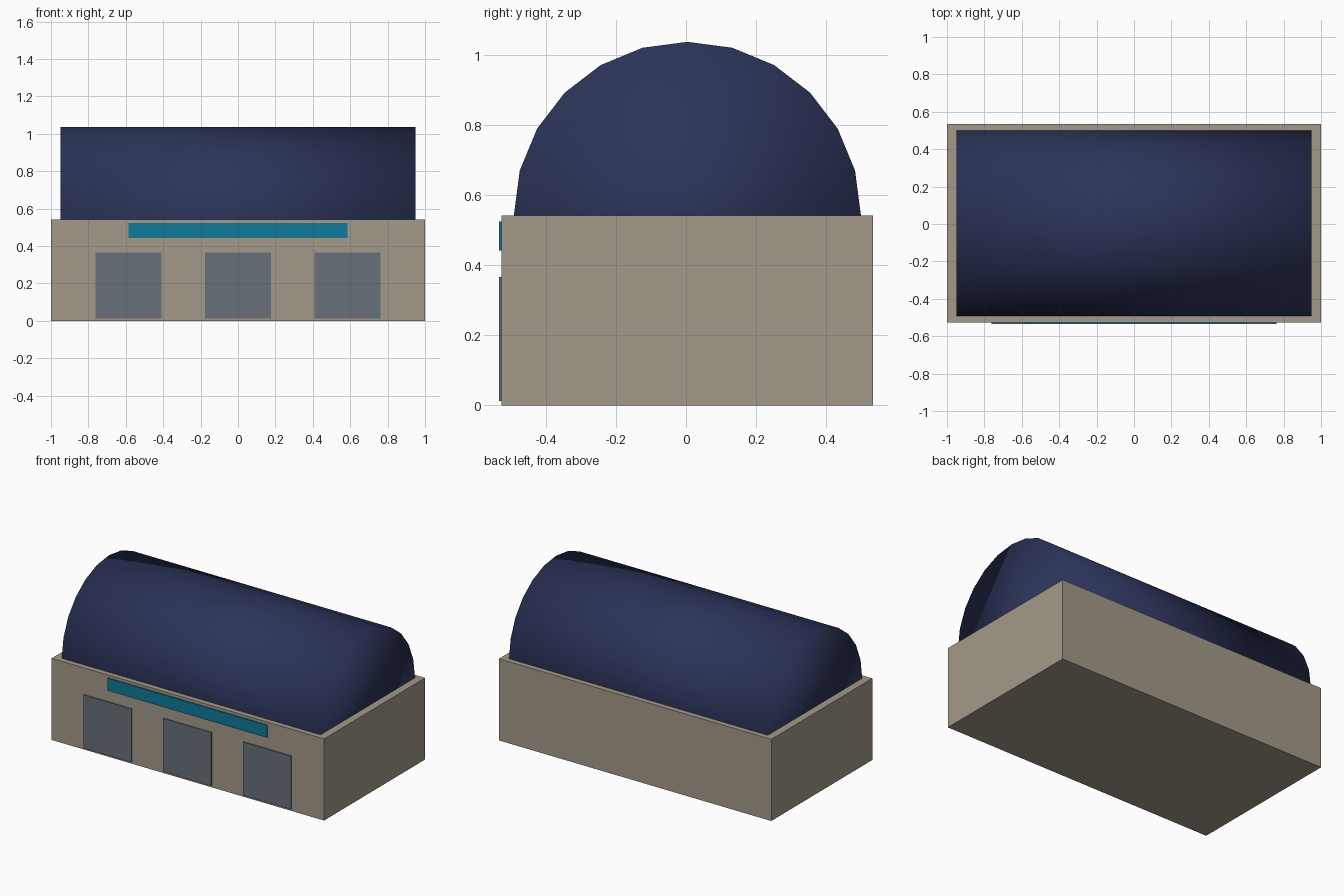
import bpy
import math

if "Cube" in bpy.data.objects:
    bpy.data.objects.remove(bpy.data.objects["Cube"])


def material(name, rgb):
    mat = bpy.data.materials.new(name)
    mat.diffuse_color = (*rgb, 1.0)
    mat.use_nodes = True
    mat.node_tree.nodes["Principled BSDF"].inputs["Base Color"].default_value = mat.diffuse_color
    return mat


def box(name, lo, hi, mat):
    centre = [(a + b) / 2 for a, b in zip(lo, hi)]
    bpy.ops.mesh.primitive_cube_add(size=1, location=centre)
    obj = bpy.context.object
    obj.name = name
    obj.scale = [b - a for a, b in zip(lo, hi)]
    bpy.ops.object.transform_apply(location=False, rotation=False, scale=True)
    obj.data.materials.append(mat)
    return obj


wall_mat = material("tan_wall", (0.37, 0.32, 0.25))
roof_mat = material("navy_roof", (0.024, 0.033, 0.098))
door_mat = material("grey_door", (0.14, 0.16, 0.19))
sign_mat = material("teal_sign", (0.005, 0.19, 0.32))

WALL_TOP = 0.542
WALL_FRONT = -0.526
FACE_FRONT = -0.534

# Main hall
box("hall_walls", (-1, WALL_FRONT, 0), (1, 0.534, WALL_TOP), wall_mat)

# Barrel roof: 24-sided cylinder lying along x, lower half sunk in the hall
bpy.ops.mesh.primitive_cylinder_add(
    vertices=24, radius=0.495, depth=1.9,
    location=(0, 0.004, WALL_TOP), rotation=(0, math.pi / 2, 0))
roof = bpy.context.object
roof.name = "barrel_roof"
roof.data.materials.append(roof_mat)
bpy.ops.object.shade_smooth()

# Three bay doors along the front
for i, x in enumerate((-0.586, 0, 0.586)):
    box(f"bay_door_{i + 1}", (x - 0.176, FACE_FRONT, 0.012),
        (x + 0.176, WALL_FRONT + 0.01, 0.366), door_mat)

# Blank sign band above the doors
box("sign_band", (-0.586, FACE_FRONT, 0.442),
    (0.586, WALL_FRONT + 0.01, 0.524), sign_mat)
